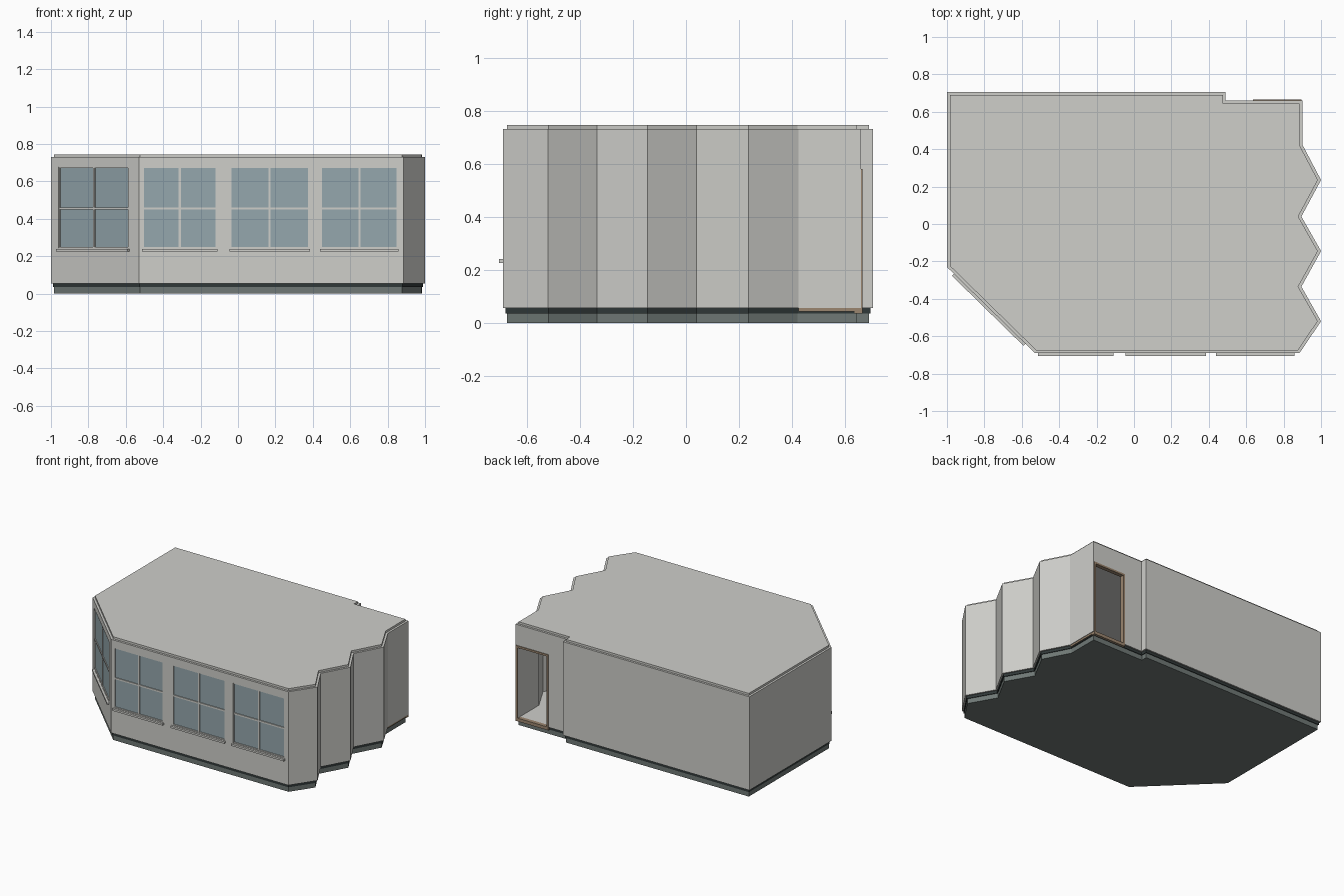
import bpy, bmesh, math
from mathutils import Matrix, Vector

if "Cube" in bpy.data.objects:
    bpy.data.objects.remove(bpy.data.objects["Cube"])

# Plan outline, counter-clockwise from the left end of the diagonal wall
OUTLINE = [(-1, -.23), (-.53, -.69), (.885, -.69), (1, -.52), (.895, -.335),
           (1, -.145), (.895, .04), (1, .235), (.9, .425), (.9, .66),
           (.49, .66), (.49, .705), (-1, .705)]


def material(name, rgb):
    m = bpy.data.materials.new(name)
    m.diffuse_color = (*rgb, 1)
    m.use_nodes = True
    m.node_tree.nodes["Principled BSDF"].inputs["Base Color"].default_value = m.diffuse_color
    return m


GLASS = material("window_glass", (.30, .39, .42))
BASE = material("base_grey", (.16, .19, .18))
DARK = material("band_dark", (.03, .04, .04))
WOOD = material("door_wood", (.33, .24, .16))
PLASTER = material("plaster", (.62, .62, .59))


def inset(poly, d):
    """Mitred inset of a counter-clockwise polygon."""
    out = []
    for i, p in enumerate(poly):
        a, b, c = Vector(poly[i - 1]), Vector(p), Vector(poly[(i + 1) % len(poly)])
        e, f = (b - a).normalized(), (c - b).normalized()
        n, m = Vector((-e.y, e.x)), Vector((-f.y, f.x))
        out.append(tuple(b + (n + m) * d / (1 + n.dot(m))))
    return out


def finish(name, bm, mat):
    bmesh.ops.recalc_face_normals(bm, faces=bm.faces)
    me = bpy.data.meshes.new(name)
    bm.to_mesh(me)
    bm.free()
    ob = bpy.data.objects.new(name, me)
    bpy.context.collection.objects.link(ob)
    if mat:
        me.materials.append(mat)
    return ob


def slab(name, d, z0, z1, mat):
    bm = bmesh.new()
    f = bm.faces.new([bm.verts.new((x, y, z0)) for x, y in inset(OUTLINE, d)])
    r = bmesh.ops.extrude_face_region(bm, geom=[f], use_keep_orig=True)
    bmesh.ops.translate(bm, vec=(0, 0, z1 - z0),
                        verts=[v for v in r["geom"] if isinstance(v, bmesh.types.BMVert)])
    return finish(name, bm, mat)


def boxes(name, spans, M=Matrix(), mat=PLASTER):
    """One object from boxes given as (x0, x1, y0, y1, z0, z1)."""
    bm = bmesh.new()
    for x0, x1, y0, y1, z0, z1 in spans:
        T = Matrix.Translation(((x0 + x1) / 2, (y0 + y1) / 2, (z0 + z1) / 2))
        S = Matrix.Diagonal((x1 - x0, y1 - y0, z1 - z0, 1))
        bmesh.ops.create_cube(bm, size=1, matrix=M @ T @ S)
    return finish(name, bm, mat)


# Base, dark recess band, floor and roof
slab("base", .015, 0, .035, BASE)
slab("base_band", .010, .035, .055, DARK)
slab("floor", .018, .053, .058, PLASTER)
slab("roof", .015, .722, .745, PLASTER)

# Hollow wall ring
bm = bmesh.new()
rings = [[bm.verts.new((x, y, z)) for x, y in inset(OUTLINE, d)]
         for d, z in ((0, .055), (0, .73), (.02, .73), (.02, .055))]
n = len(OUTLINE)
for k in range(4):
    for i in range(n):
        j = (i + 1) % n
        a, b = rings[k], rings[(k + 1) % 4]
        bm.faces.new((a[i], a[j], b[j], b[i]))
walls = finish("walls", bm, PLASTER)

# Windows: local x runs along the wall, local y points inwards
Z0, Z1 = .243, .677
cutters = [boxes("cutter", [(.647, .878, .6, .75, 0, .568)])]


def window(name, x, y, angle, w):
    M = Matrix.Translation((x, y, 0)) @ Matrix.Rotation(angle, 4, 'Z')
    h, t, zm = w / 2, .006, .455
    cutters.append(boxes("cutter", [(-h, h, -.06, .06, Z0, Z1)], M))
    boxes(name + "_glass", [(-h, h, .008, .012, Z0, Z1)], M, GLASS)
    boxes(name + "_frame", [(-h, -h + t, .002, .016, Z0, Z1), (h - t, h, .002, .016, Z0, Z1),
                            (-h, h, .002, .016, Z0, Z0 + t), (-h, h, .002, .016, Z1 - t, Z1),
                            (-t, t, .002, .016, Z0, Z1), (-h, h, .002, .016, zm - t, zm + t)], M)
    boxes(name + "_sill", [(-h - .005, h + .005, -.015, .015, .226, .24)], M)


for i, (x0, x1) in enumerate([(-.508, -.114), (-.041, .379), (.444, .854)]):
    window(f"front_window_{i + 1}", (x0 + x1) / 2, -.69, 0, x1 - x0)
window("corner_window", -.772, -.453, math.atan2(-.46, .47), .525)

# Cut the openings out of the walls
for c in cutters:
    mod = walls.modifiers.new("opening", 'BOOLEAN')
    mod.operation, mod.solver, mod.object = 'DIFFERENCE', 'EXACT', c
dg = bpy.context.evaluated_depsgraph_get()
cut = bpy.data.meshes.new_from_object(walls.evaluated_get(dg))
walls.modifiers.clear()
walls.data = cut
for c in cutters:
    bpy.data.objects.remove(c)

# Door frame and the wooden strip beside it
boxes("door_frame", [(.635, .649, .636, .665, .035, .58), (.881, .895, .636, .665, .035, .58),
                     (.635, .895, .636, .665, .566, .58), (.635, .895, .636, .665, .035, .058)],
      mat=WOOD)
boxes("side_strip", [(.87, .896, .425, .64, .042, .055)], mat=WOOD)
